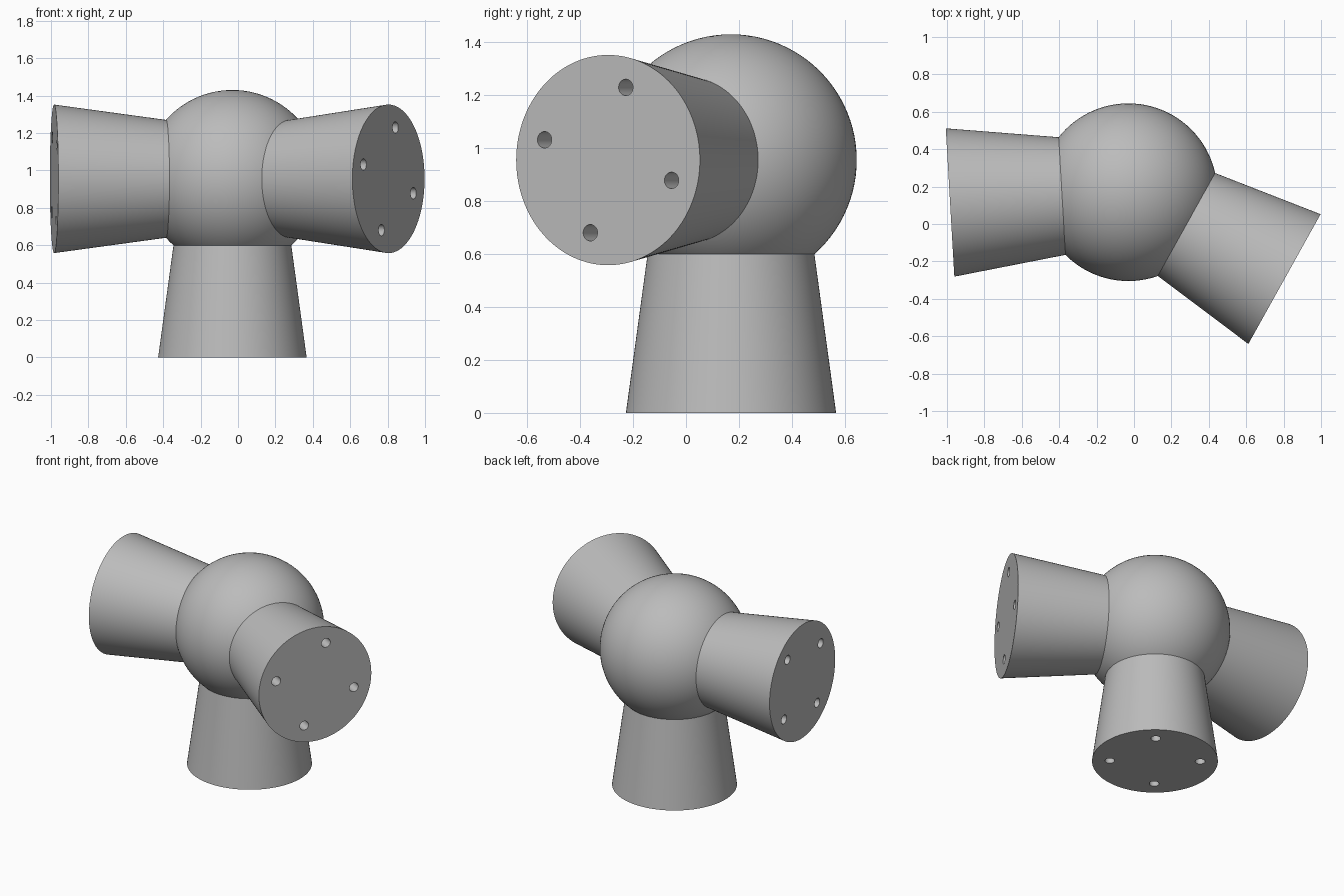
import bpy
import bmesh
from math import radians, cos, sin
from mathutils import Matrix, Vector

cube = bpy.data.objects.get("Cube")
if cube:
    bpy.data.objects.remove(cube)

CENTRE = Vector((-0.03, 0.17, 0.955))
BALL_R = 0.475
REACH = 0.955            # ball centre to flange face
SEAT = 0.355             # ball centre to where a socket meets the ball
R_SEAT, R_END = 0.315, 0.397
HOLE_R, HOLE_CIRCLE, HOLE_DEPTH = 0.031, 0.285, 0.2

grey = bpy.data.materials.new("plain grey")
grey.use_nodes = True
COLOUR = (0.5, 0.5, 0.5, 1)
grey.diffuse_color = COLOUR
grey.node_tree.nodes["Principled BSDF"].inputs["Base Color"].default_value = COLOUR


def make_object(name, bm, matrix):
    mesh = bpy.data.meshes.new(name)
    bm.to_mesh(mesh)
    bm.free()
    mesh.materials.append(grey)
    obj = bpy.data.objects.new(name, mesh)
    obj.matrix_world = matrix
    bpy.context.collection.objects.link(obj)
    return obj


def smooth(obj):
    bpy.ops.object.select_all(action="DESELECT")
    obj.select_set(True)
    bpy.context.view_layer.objects.active = obj
    bpy.ops.object.shade_smooth_by_angle(angle=radians(30))


def add_cone(bm, r1, r2, z1, z2, segments, x=0, y=0):
    bmesh.ops.create_cone(bm, cap_ends=True, segments=segments, radius1=r1, radius2=r2,
                          depth=z2 - z1, matrix=Matrix.Translation((x, y, (z1 + z2) / 2)))


def socket(name, axis, side, hole_angle):
    """Flared socket along axis, with four blind holes in its end face."""
    frame = Matrix((side, axis.cross(side), axis)).transposed().to_4x4()
    frame.translation = CENTRE
    # Flared body, run slightly into the ball
    start = SEAT - 0.04
    slope = (R_END - R_SEAT) / (REACH - SEAT)
    bm = bmesh.new()
    add_cone(bm, R_SEAT - 0.04 * slope, R_END, start, REACH, 128)
    body = make_object(name, bm, frame)
    # Hole cutters
    bm = bmesh.new()
    for i in range(4):
        a = radians(hole_angle + 90 * i)
        add_cone(bm, HOLE_R, HOLE_R, REACH - HOLE_DEPTH, REACH + 0.05, 32,
                 HOLE_CIRCLE * cos(a), HOLE_CIRCLE * sin(a))
    cutter = make_object(name + "_hole_cutter", bm, frame)
    cutter.hide_render = True
    cut = body.modifiers.new("holes", "BOOLEAN")
    cut.operation = "DIFFERENCE"
    cut.solver = "EXACT"
    cut.object = cutter
    bpy.context.view_layer.objects.active = body
    bpy.ops.object.modifier_apply(modifier=cut.name)
    bpy.data.objects.remove(cutter)
    smooth(body)


# Central ball
bm = bmesh.new()
bmesh.ops.create_uvsphere(bm, u_segments=96, v_segments=48, radius=BALL_R)
smooth(make_object("ball", bm, Matrix.Translation(CENTRE)))

# Standing socket
socket("lower_socket", Vector((0, 0, -1)), Vector((1, 0, 0)), 39)

# Two level sockets, turned about the vertical
for name, heading, hole_angle in (("right_socket", 183.3, 39), ("left_socket", -29.1, 74.4)):
    h = radians(heading)
    socket(name, Vector((cos(h), sin(h), 0)), Vector((-sin(h), cos(h), 0)), hole_angle)
